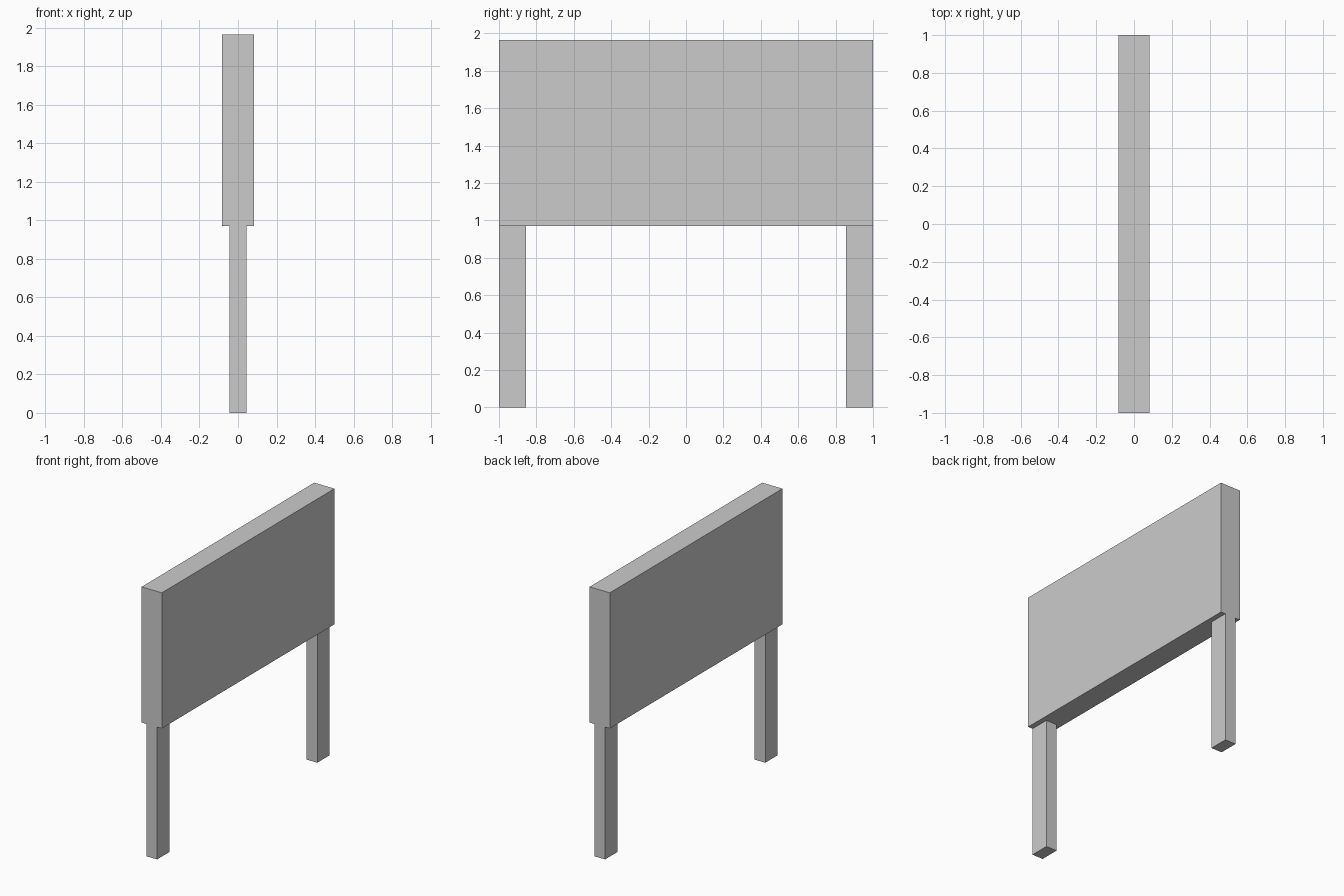
import bpy

if "Cube" in bpy.data.objects:
    bpy.data.objects.remove(bpy.data.objects["Cube"])


def box(name, x, y, z):
    """Axis-aligned box from (min, max) ranges."""
    bpy.ops.mesh.primitive_cube_add(
        size=1, location=[(a + b) / 2 for a, b in (x, y, z)])
    ob = bpy.context.object
    ob.name = name
    ob.scale = [b - a for a, b in (x, y, z)]
    bpy.ops.object.transform_apply(location=True, rotation=False, scale=True)
    return ob


JOINT = 0.97

# Thick upright board
box("sign_panel", (-0.082, 0.082), (-1, 1), (JOINT, 1.965))

# Two posts flush with the board ends
for name, y in (("front_leg", (-1, -0.856)), ("back_leg", (0.856, 1))):
    box(name, (-0.044, 0.044), y, (0, JOINT))
